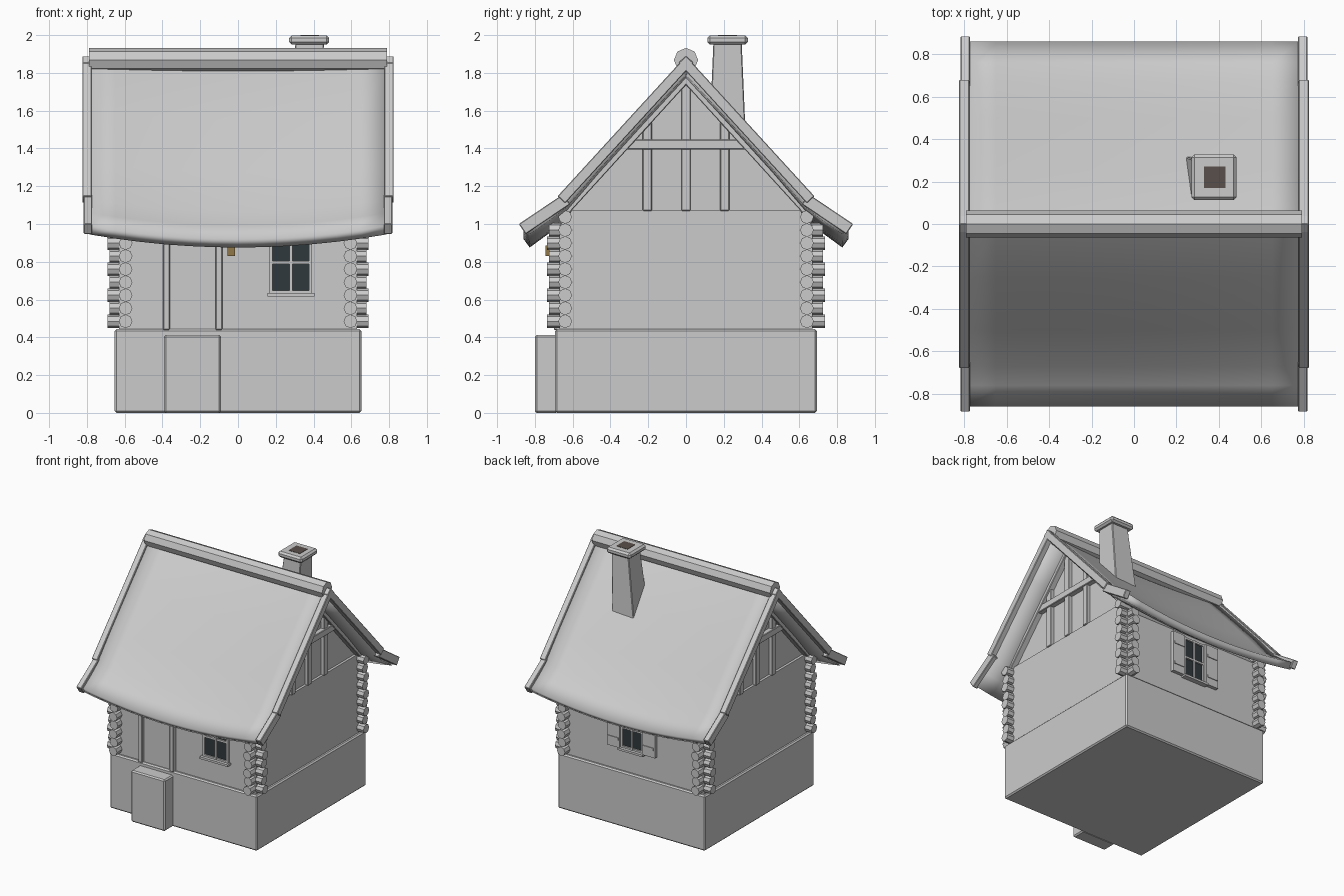
import bpy, bmesh
from math import radians
from mathutils import Vector

if "Cube" in bpy.data.objects:
    bpy.data.objects.remove(bpy.data.objects["Cube"])


def finish(name, bm, bevel=0.0, color=None):
    bmesh.ops.recalc_face_normals(bm, faces=bm.faces)
    me = bpy.data.meshes.new(name)
    bm.to_mesh(me)
    bm.free()
    ob = bpy.data.objects.new(name, me)
    bpy.context.collection.objects.link(ob)
    if bevel:
        m = ob.modifiers.new("bevel", 'BEVEL')
        m.width, m.segments = bevel, 1
    if color:
        mat = bpy.data.materials.new(name + "_colour")
        mat.diffuse_color = (*color, 1)
        mat.use_nodes = True
        mat.node_tree.nodes["Principled BSDF"].inputs["Base Color"].default_value = mat.diffuse_color
        me.materials.append(mat)
    return ob


def box(name, x0, x1, y0, y1, z0, z1, bevel=0.0, color=None):
    bm = bmesh.new()
    bmesh.ops.create_cube(bm, size=1)
    for v in bm.verts:
        v.co = Vector(((x0 + x1) / 2 + v.co.x * (x1 - x0),
                       (y0 + y1) / 2 + v.co.y * (y1 - y0),
                       (z0 + z1) / 2 + v.co.z * (z1 - z0)))
    return finish(name, bm, bevel, color)


def prism(name, pts, x0, x1, bevel=0.0):
    """Extrude a (y, z) outline along x."""
    bm = bmesh.new()
    f = bm.faces.new([bm.verts.new((x0, y, z)) for y, z in pts])
    ext = bmesh.ops.extrude_face_region(bm, geom=[f])
    for v in ext['geom']:
        if isinstance(v, bmesh.types.BMVert):
            v.co.x = x1
    return finish(name, bm, bevel)


def plank(name, a, b, depth, x0, x1, bevel=0.004):
    """Board whose top edge runs from a to b in the yz plane."""
    a, b = Vector(a), Vector(b)
    d = (b - a).normalized()
    n = Vector((d.y, -d.x))
    if n.y > 0:
        n = -n
    n *= depth
    return prism(name, [a, b, b + n, a + n], x0, x1, bevel)


def rod(name, a, b, r, sides=8):
    a, b = Vector(a), Vector(b)
    bm = bmesh.new()
    bmesh.ops.create_cone(bm, cap_ends=True, segments=sides, radius1=r, radius2=r,
                          depth=(b - a).length)
    ob = finish(name, bm)
    ob.rotation_mode = 'QUATERNION'
    ob.rotation_quaternion = (b - a).to_track_quat('Z', 'Y')
    ob.location = (a + b) / 2
    return ob


# Foundation, doorstep and walls (wall tops chamfered to sit under the roof)
box("foundation", -.653, .653, -.693, .693, 0, .443, .01)
box("doorstep", -.392, -.09, -.80, -.68, 0, .412, .01)
prism("walls", [(-.67, .43), (-.67, .99), (-.6, 1.075), (.6, 1.075), (.67, .99), (.67, .43)],
      -.63, .63)

# Crossed log ends on the four corners
for sx in (-1, 1):
    for sy in (-1, 1):
        for k in range(9):
            z = .485 + .069 * k
            out = .69 if k % 2 == 0 else .68
            rod("side_log_end", (sx * .57, sy * .64, z), (sx * out, sy * .64, z), .036)
            if k < 8:
                out = .735 if k % 2 == 0 else .725
                rod("front_log_end", (sx * .595, sy * .6, z), (sx * .595, sy * out, z), .036)

# Gables with timber framing, set back a little above the walls
for s in (-1, 1):
    prism("gable", [(-.64, 1.06), (.64, 1.06), (0, 1.80)], s * .55, s * .61)
    f0, f1 = s * .60, s * .64
    for y, top in ((-.205, 1.56), (0, 1.78), (.205, 1.56)):
        box("gable_post", min(f0, f1), max(f0, f1), y - .025, y + .025, 1.07, top, .004)
    box("gable_beam", min(f0, s * .65), max(f0, s * .65), -.32, .32, 1.395, 1.447, .004)
    for t in (-1, 1):
        plank("gable_rafter", (0, 1.825), (t * .67, 1.09), .06, f0, s * .655)

# Sagging roof sheet with flared eaves; each row is y, z, sag
half = [(.86, .99, .07), (.76, 1.058, .065), (.67, 1.128, .06), (.5, 1.325, .052),
        (.25, 1.598, .045), (.03, 1.835, .04)]
profile = [(-y, z, g) for y, z, g in half] + [(0, 1.86, .04)] + half[::-1]
bm = bmesh.new()
cols = []
for i in range(13):
    x = -.78 + 1.56 * i / 12
    w = 1 - (x / .78) ** 2
    cols.append([bm.verts.new((x, y, z - g * w)) for y, z, g in profile])
for c, d in zip(cols, cols[1:]):
    for j in range(len(profile) - 1):
        bm.faces.new((c[j], d[j], d[j + 1], c[j + 1]))
roof = finish("roof", bm)
if roof.data.polygons[0].normal.z < 0:
    roof.data.flip_normals()
sol = roof.modifiers.new("thickness", 'SOLIDIFY')
sol.thickness, sol.offset = .055, -1
bpy.context.view_layer.objects.active = roof
roof.select_set(True)
bpy.ops.object.shade_smooth_by_angle(angle=radians(30))

# Ridge roll and barge boards
rod("ridge_roll", (-.79, 0, 1.868), (.79, 0, 1.868), .064)
for s in (-1, 1):
    for t in (-1, 1):
        plank("barge_board", (0, 1.89), (t * .68, 1.147), .055, s * .775, s * .824)
        plank("flared_barge_board", (t * .65, 1.158), (t * .885, 1.0), .065, s * .772, s * .817)

# Leaning chimney: tapered shaft, cap and sooty flue
bm = bmesh.new()
bmesh.ops.create_cube(bm, size=2)
for v in bm.verts:
    top = v.co.z > 0
    r = .075 if top else .098
    v.co = Vector(((.38 if top else .335) + v.co.x * r, .22 + v.co.y * r, 1.96 if top else 1.42))
finish("chimney_shaft", bm, .005)
box("chimney_cap", .27, .483, .113, .327, 1.95, 1.998, .014)
box("chimney_flue", .33, .43, .17, .27, 1.97, 2.0, 0, (.10, .08, .07))


# Windows: glass, frame bars and sill
def window(cx, s, w):
    def part(name, x0, x1, d, z0, z1, color=None):
        ya, yb = s * .65, s * (.67 + d)
        box(name, cx + x0, cx + x1, min(ya, yb), max(ya, yb), z0, z1, 0, color)
    part("window_glass", -w, w, .004, .635, .95, (.03, .04, .045))
    for x in (-w - .005, 0, w + .005):
        part("window_upright", x - .008, x + .008, .018, .63, .96)
    for z in (.64, .795, .95):
        part("window_bar", -w, w, .016, z - .008, z + .008)
    part("window_sill", -w - .025, w + .025, .04, .617, .634)
    return part


window(.28, -1, .1)
back = window(0, 1, .085)
for s in (-1, 1):
    a, b = sorted((s * .1, s * .212))
    back("shutter", a, b, .028, .63, .96)
    for z in (.70, .87):
        back("shutter_batten", a + .01, b - .01, .034, z - .01, z + .01)

# Door, posts and lintel
box("door", -.365, -.115, -.676, -.64, .44, .94)
for x in (-.379, -.101):
    box("door_post", x - .018, x + .018, -.70, -.64, .44, .96, .004)
box("door_lintel", -.41, -.07, -.70, -.64, .93, .97, .004)

# Hanging lantern beside the door
box("lantern", -.055, -.015, -.745, -.705, .83, .885, 0, (.28, .19, .07))
box("lantern_bracket", -.041, -.029, -.73, -.65, .885, .9)
